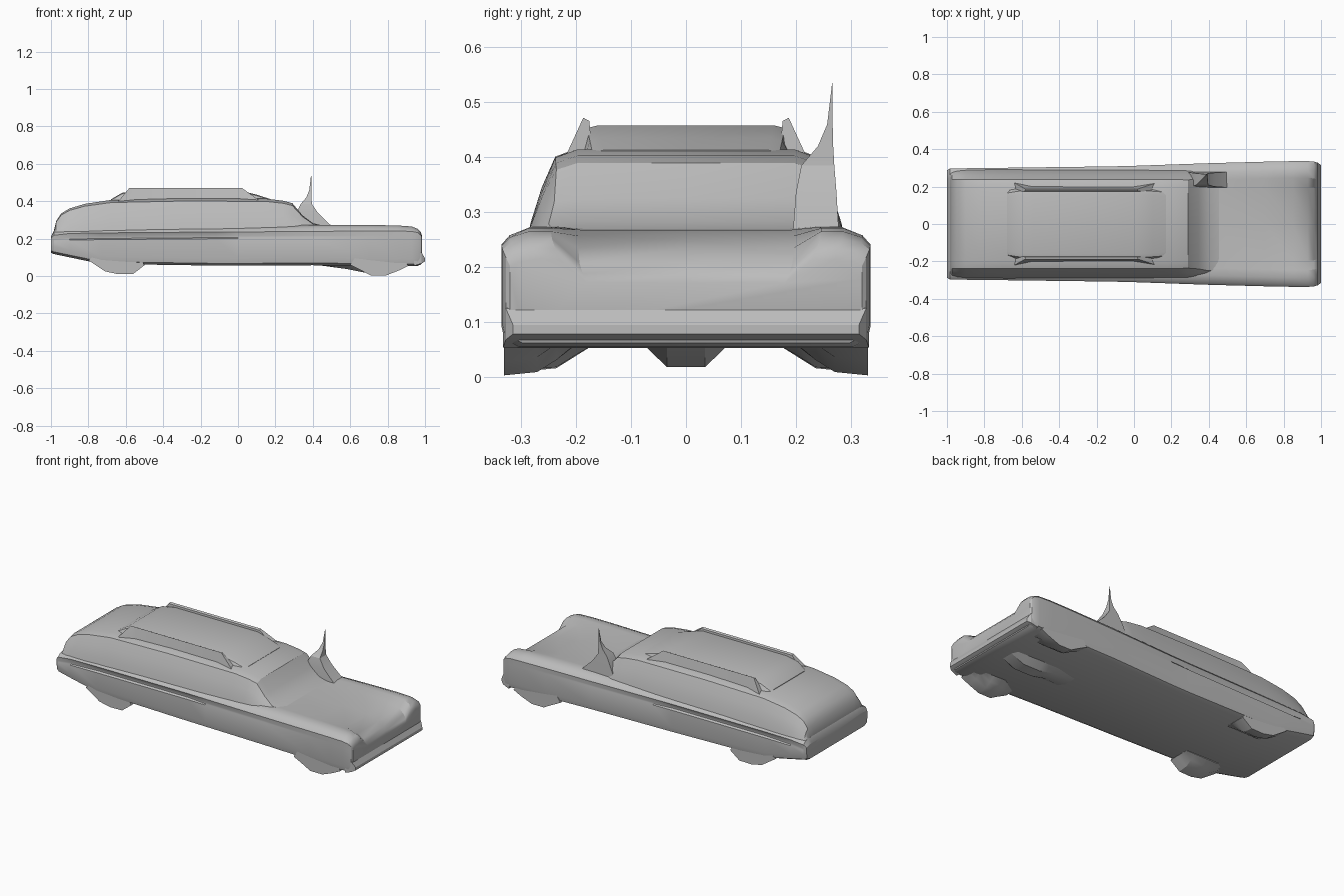
import bpy, bmesh

if "Cube" in bpy.data.objects:
    bpy.data.objects.remove(bpy.data.objects["Cube"])

# One plain grey for the whole car
GREY = (0.5, 0.5, 0.5, 1)
paint = bpy.data.materials.new("plain_grey")
paint.use_nodes = True
paint.diffuse_color = GREY
bsdf = paint.node_tree.nodes["Principled BSDF"]
bsdf.inputs["Base Color"].default_value = GREY
bsdf.inputs["Roughness"].default_value = 0.8


def skin(name, outlines, angle=0.5):
    """Closed solid through a row of matching outlines."""
    bm = bmesh.new()
    rings = [[bm.verts.new(p) for p in outline] for outline in outlines]
    n = len(rings[0])
    for a, b in zip(rings, rings[1:]):
        for i in range(n):
            j = (i + 1) % n
            bm.faces.new((a[i], a[j], b[j], b[i]))
    bm.faces.new(rings[0])
    bm.faces.new(rings[-1])
    bmesh.ops.recalc_face_normals(bm, faces=bm.faces)
    mesh = bpy.data.meshes.new(name)
    bm.to_mesh(mesh)
    bm.free()
    obj = bpy.data.objects.new(name, mesh)
    bpy.context.collection.objects.link(obj)
    mesh.materials.append(paint)
    bpy.ops.object.select_all(action="DESELECT")
    obj.select_set(True)
    bpy.context.view_layer.objects.active = obj
    bpy.ops.object.shade_smooth_by_angle(angle=angle)


def loft(name, sections):
    """Skin half profiles (x, [(y, z), ...]) mirrored across y = 0."""
    skin(name, [[(x, y, z) for y, z in half] +
                [(x, -y, z) for y, z in reversed(half) if y > 0]
                for x, half in sections])


def body_half(w, bottom, side, fender, mid, groove):
    return [(0, bottom), (w - .03, bottom), (w - .006, bottom + .012),
            (w, bottom + .04), (w, side - .04), (w - groove, side - .034),
            (w - groove, side - .026), (w, side - .004), (w - .015, side + (fender - side) * .5),
            (w - .05, fender), (w - .09, fender), (w - .14, mid), (0, mid)]


# Lower body: half width, bottom, side top, fender top, centre top, trim groove
BODY = [(-1, .287, .125, .205, .212, .212, 0),
        (-.985, .296, .118, .222, .24, .24, 0),
        (-.9, .298, .1, .232, .255, .26, .004),
        (-.73, .30, .065, .235, .26, .265, .014),
        (-.12, .308, .056, .24, .262, .268, .014),
        (0, .311, .056, .24, .264, .268, .003),
        (.4, .325, .058, .243, .274, .27, .002),
        (.7, .333, .055, .245, .273, .268, 0),
        (.85, .336, .053, .245, .271, .257, 0),
        (.93, .336, .053, .243, .265, .235, 0),
        (.962, .334, .055, .236, .252, .208, 0),
        (.978, .328, .062, .222, .234, .188, 0),
        (.984, .32, .075, .205, .214, .172, 0)]
loft("lower_body", [(s[0], body_half(*s[1:])) for s in BODY])

# Low front bumper with an undercut lower face
loft("front_bumper", [(x, [(0, low), (w, low), (w, high), (0, high)])
                      for x, w, low, high in ((.94, .333, .054, .13), (.982, .328, .068, .125),
                                              (1, .315, .078, .095))])


# Cabin with fastback rear and sloping windscreen: base half width, roof half width, roof z
def cabin_half(base, roof, z):
    low = .23
    return [(0, low), (base + .01, low), (base, low + (z - low) * .27),
            ((base + roof) / 2 + .002, low + (z - low) * .62), (roof, z - (z - low) * .08),
            (roof - .04, z), (0, z)]


CABIN = [(-.985, .26, .235, .24), (-.972, .268, .237, .295), (-.945, .275, .237, .335),
         (-.9, .28, .237, .362), (-.82, .282, .237, .386), (-.68, .283, .237, .407),
         (-.3, .283, .238, .416), (.15, .283, .238, .414), (.24, .283, .237, .403),
         (.29, .283, .236, .39), (.345, .28, .24, .325), (.4, .277, .25, .283),
         (.47, .25, .24, .266)]
loft("cabin", [(x, cabin_half(*rest)) for x, *rest in CABIN])

# Raised roof panel with steep sides
PANEL = [(-.68, .185, .165, .41), (-.62, .195, .175, .445), (-.54, .2, .18, .458),
         (.01, .2, .18, .458), (.1, .195, .175, .435), (.17, .185, .17, .413)]
loft("roof_panel", [(x, [(0, .395), (b, .395), (t, z - .005), (t - .02, z), (0, z)])
                    for x, b, t, z in PANEL])

# Wheel outlines, flat under the tread
REAR = [(-.8, .085), (-.71, .025), (-.64, .01), (-.56, .012), (-.5, .058), (-.55, .15), (-.72, .15)]
FRONT = [(.6, .06), (.66, .03), (.71, .003), (.79, .003), (.86, .03), (.91, .055), (.84, .15), (.66, .15)]
for side, label in ((1, "left"), (-1, "right")):
    for end, outline, outer in (("rear", REAR, .296), ("front", FRONT, .331)):
        rings = []
        for y, lift in ((outer, 0), (outer - .06, .006), (outer - .095, .028), (outer - .13, .055)):
            rings.append([(x, side * y, max(z, min(z + lift, .06))) for x, z in outline])
        skin(end + "_wheel_" + label, rings)
    # Thin rails along the roof panel edges, splayed outward at both ends
    skin("roof_rail_" + label,
         [[(x, side * foot, .4), (x, side * .17, .4), (x + dx, side * .176, .466), (x + dx, side * .187, .472)]
          for x, dx, foot in ((-.64, .06, .22), (-.54, 0, .202), (.0, 0, .202), (.12, -.1, .22))])

# Wedge-shaped housing beneath the front of the car
loft("underside_housing", [(x, [(0, z), (.035, z), (.08, .062), (0, .062)])
                           for x, z in ((.44, .057), (.58, .038), (.68, .018), (.79, .018), (.87, .053))])

# Lamp beside the windscreen, drawn up into a thin spike: x range, y range, height
LAMP = [(.28, .5, .195, .278, .268), (.31, .43, .2, .274, .335), (.335, .395, .21, .27, .385),
        (.365, .393, .24, .268, .42), (.381, .392, .257, .267, .46), (.39, .392, .266, .267, .535)]
skin("spiked_lamp", [[(a, c, z), (b, c, z), (b, d, z), (a, d, z)] for a, b, c, d, z in LAMP])
